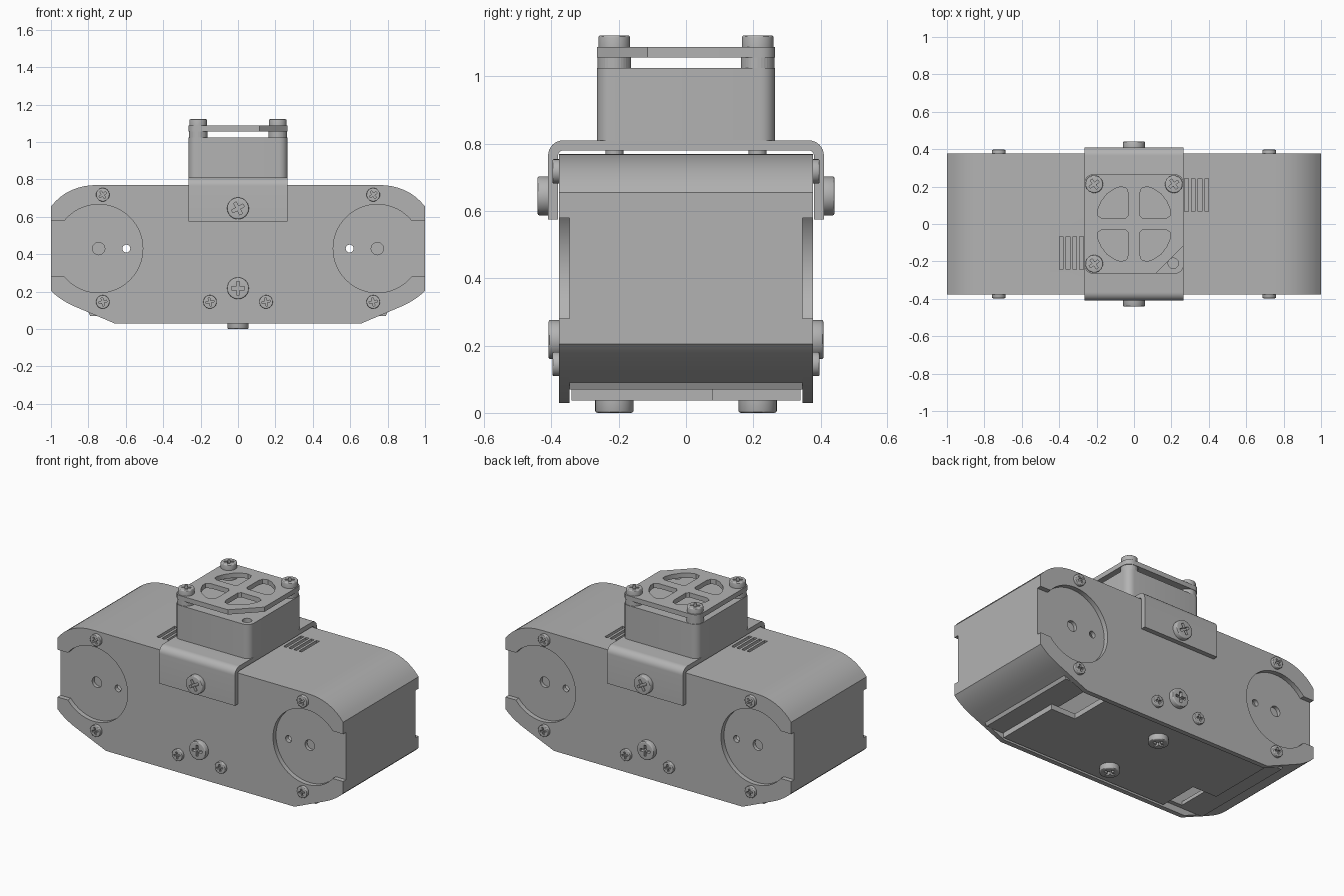
import bpy, bmesh, math
from mathutils import Matrix, Vector

cube = bpy.data.objects.get("Cube")
if cube:
    bpy.data.objects.remove(cube)

grey = bpy.data.materials.new("plain grey")
grey.use_nodes = True
grey.diffuse_color = (0.45, 0.45, 0.45, 1)
grey.node_tree.nodes["Principled BSDF"].inputs["Base Color"].default_value = (0.45, 0.45, 0.45, 1)


def add(name, bm):
    bmesh.ops.recalc_face_normals(bm, faces=bm.faces)
    mesh = bpy.data.meshes.new(name)
    bm.to_mesh(mesh)
    bm.free()
    mesh.materials.append(grey)
    obj = bpy.data.objects.new(name, mesh)
    bpy.context.collection.objects.link(obj)
    return obj


def prism(name, pts, lo, hi, axis="Y"):
    """Extrude a flat outline along y (points are x, z), z (x, y) or x (y, z)."""
    place = {"Y": lambda a, b, t: (a, t, b), "Z": lambda a, b, t: (a, b, t), "X": lambda a, b, t: (t, a, b)}[axis]
    bm = bmesh.new()
    face = bm.faces.new([bm.verts.new(place(a, b, lo)) for a, b in pts])
    out = bmesh.ops.extrude_face_region(bm, geom=[face])
    moved = [v for v in out["geom"] if isinstance(v, bmesh.types.BMVert)]
    bmesh.ops.translate(bm, verts=moved, vec=Vector(place(0, 0, hi - lo)))
    return add(name, bm)


def box(name, x0, x1, y0, y1, z0, z1):
    return prism(name, [(x0, y0), (x1, y0), (x1, y1), (x0, y1)], z0, z1, "Z")


def circle(cx, cy, r, n=32):
    return [(cx + r * math.cos(2 * math.pi * i / n), cy + r * math.sin(2 * math.pi * i / n)) for i in range(n)]


def bake(obj):
    """Replace the mesh with its modified result."""
    dg = bpy.context.evaluated_depsgraph_get()
    mesh = bpy.data.meshes.new_from_object(obj.evaluated_get(dg))
    obj.modifiers.clear()
    obj.data = mesh


def cut(obj, *cutters):
    for c in cutters:
        mod = obj.modifiers.new("cut", "BOOLEAN")
        mod.operation, mod.solver, mod.object = "DIFFERENCE", "EXACT", c
    bake(obj)
    for c in cutters:
        bpy.data.objects.remove(c)


def smooth(obj):
    bpy.ops.object.select_all(action="DESELECT")
    obj.select_set(True)
    bpy.context.view_layer.objects.active = obj
    bpy.ops.object.shade_smooth_by_angle(angle=math.radians(30))


def mirrored(half):
    return half + [(-x, z) for x, z in reversed(half)]


# Outlines of the housing
def corner_arc(a, c, b, n=8):
    """Curve from a to b pulled towards c."""
    a, b, c = Vector(a), Vector(b), Vector(c)
    return [tuple(a * (1 - t) ** 2 + c * 2 * t * (1 - t) + b * t * t) for t in (i / n for i in range(n + 1))]


low_arc = corner_arc((0.86, 0.115), (0.95, 0.152), (1, 0.205))
top_arc = corner_arc((1, 0.655), (0.91, 0.77), (0.75, 0.77))
plate_outline = mirrored([(0.66, 0.03)] + low_arc + top_arc)
shell_outline = mirrored([(0.79, 0.07), (0.80, 0.09)] + low_arc + top_arc)
inner_outline = [(x * 0.97, 0.42 + (z - 0.42) * 0.935) for x, z in shell_outline]

# Hollow shell with floor window, vents and pivot holes
shell = prism("housing_shell", shell_outline, -0.347, 0.347)
cutters = [prism("cutter", inner_outline, -0.32, 0.32),
           box("cutter", -0.62, 0.62, -0.32, 0.32, 0.0, 0.2)]
for s in (-1, 1):
    cutters.append(prism("cutter", circle(s * 0.597, 0.43, 0.021), -0.5, 0.5))
    for e in (-1, 1):
        cutters.append(prism("cutter", circle(s * 0.745, 0.43, 0.033), e * 0.4, e * 0.325))
    for i in range(4):
        x = s * (0.281 + 0.036 * i)
        cutters.append(box("cutter", x - 0.01, x + 0.01, s * 0.155 - 0.088, s * 0.155 + 0.088, 0.6, 0.9))
cut(shell, *cutters)
smooth(shell)

# Cover plates with round pockets open to the ends
for s, side in ((-1, "front"), (1, "back")):
    plate = prism(side + "_cover_plate", plate_outline, s * 0.347, s * 0.377)
    pockets = []
    for e in (-1, 1):
        pockets.append(prism("cutter", circle(e * 0.745, 0.43, 0.236, 64), s * 0.3, s * 0.5))
        slot = [(0.75, 0.23), (0.88, 0.24), (0.925, 0.28), (1.1, 0.28)]
        slot += [(x, 0.86 - z) for x, z in reversed(slot)]
        pockets.append(prism("cutter", [(e * x, z) for x, z in slot], s * 0.3, s * 0.5))
    cut(plate, *pockets)
    smooth(plate)

# Stepped bottom panel
half = [(-0.5, -0.34), (0.67, -0.34), (0.67, 0.08), (0.5, 0.08)]
prism("bottom_panel", half + [(-x, -y) for x, y in half], 0.037, 0.07, "Z")

# Saddle bracket, bent over the housing
def saddle_arc(r):
    return [(0.365 + r * math.cos(t), 0.765 + r * math.sin(t)) for t in (math.pi / 2 * i / 8 for i in range(9))]


outer = mirrored([(0.41, 0.575)] + saddle_arc(0.045))
inner = mirrored([(0.38, 0.575)] + saddle_arc(0.015))
bracket = prism("saddle_bracket", outer + inner[::-1], -0.265, 0.265, "X")
smooth(bracket)
for s in (-1, 1):
    prism("bracket_spacer", circle(0, s * 0.213, 0.027), 0.76, 0.785, "Z")


# Fan block and its grille
def rounded_square(h, r, chamfer=0):
    pts = []
    for k, (sx, sy) in enumerate(((1, 1), (-1, 1), (-1, -1), (1, -1))):
        if chamfer and k == 3:
            pts += [(h - chamfer, -h), (h, -h + chamfer)]
            continue
        for i in range(7):
            a = math.pi / 2 * (k + i / 6)
            pts.append((sx * (h - r) + r * math.cos(a), sy * (h - r) + r * math.sin(a)))
    return pts


fan = prism("fan_block", rounded_square(0.265, 0.045), 0.81, 1.025, "Z")
cut(fan, prism("cutter", circle(0.21, -0.21, 0.028), 0.9, 1.1, "Z"))
smooth(fan)

grille = prism("fan_grille", rounded_square(0.265, 0.045, 0.15), 1.057, 1.087, "Z")
opening = [(0.045, 0.03), (0.17, 0.03), (0.195, 0.045), (0.195, 0.075), (0.175, 0.12), (0.145, 0.16),
           (0.1, 0.19), (0.07, 0.2), (0.04, 0.19), (0.03, 0.16), (0.03, 0.045)]
cut(grille, *[prism("cutter", [(sx * x, sy * y) for x, y in opening], 1, 1.2, "Z")
              for sx in (-1, 1) for sy in (-1, 1)])
smooth(grille)

# One cross-head screw, of unit radius and height, shared by all screws
bm = bmesh.new()
bmesh.ops.create_cone(bm, cap_ends=True, segments=32, radius1=1, radius2=1, depth=1,
                      matrix=Matrix.Translation((0, 0, 0.5)))
rim = [e for e in bm.edges if all(v.co.z > 0.9 for v in e.verts)]
bmesh.ops.bevel(bm, geom=rim, offset=0.15, segments=3, profile=0.5, affect="EDGES")
pattern = add("screw_pattern", bm)
cut(pattern, box("cutter", -0.6, 0.6, -0.14, 0.14, 0.4, 2), box("cutter", -0.14, 0.14, -0.6, 0.6, 0.4, 2))
smooth(pattern)
screw_mesh = pattern.data
bpy.data.objects.remove(pattern)


def screw(name, loc, r, h, direction, spin=0.0):
    obj = bpy.data.objects.new(name, screw_mesh)
    turn = Vector(direction).to_track_quat("Z", "Y").to_matrix().to_4x4()
    obj.matrix_world = (Matrix.Translation(loc) @ turn @ Matrix.Rotation(spin, 4, "Z")
                        @ Matrix.Diagonal((r, r, h, 1)))
    bpy.context.collection.objects.link(obj)


# Screws on both covers, the bottom panel and the fan
for s in (-1, 1):
    out = (0, s, 0)
    screw("bracket_screw", (0, s * 0.408, 0.645), 0.058, 0.034, out, 0.5)
    screw("cover_large_screw", (0, s * 0.375, 0.218), 0.058, 0.034, out)
    screw("panel_screw", (0, s * 0.213, 0.038), 0.057, 0.038, (0, 0, -1))
    for e in (-1, 1):
        screw("cover_top_screw", (e * 0.723, s * 0.375, 0.718), 0.036, 0.022, out, 0.6)
        screw("cover_low_screw", (e * 0.723, s * 0.375, 0.145), 0.036, 0.022, out, 0.2)
        screw("cover_inner_screw", (e * 0.15, s * 0.375, 0.145), 0.036, 0.022, out, 0.2)
for x, y in ((-1, -1), (-1, 1), (1, 1)):
    prism("fan_spacer", circle(x * 0.213, y * 0.213, 0.05), 1.02, 1.06, "Z")
    screw("fan_screw", (x * 0.213, y * 0.213, 1.085), 0.047, 0.037, (0, 0, 1), 0.6)
